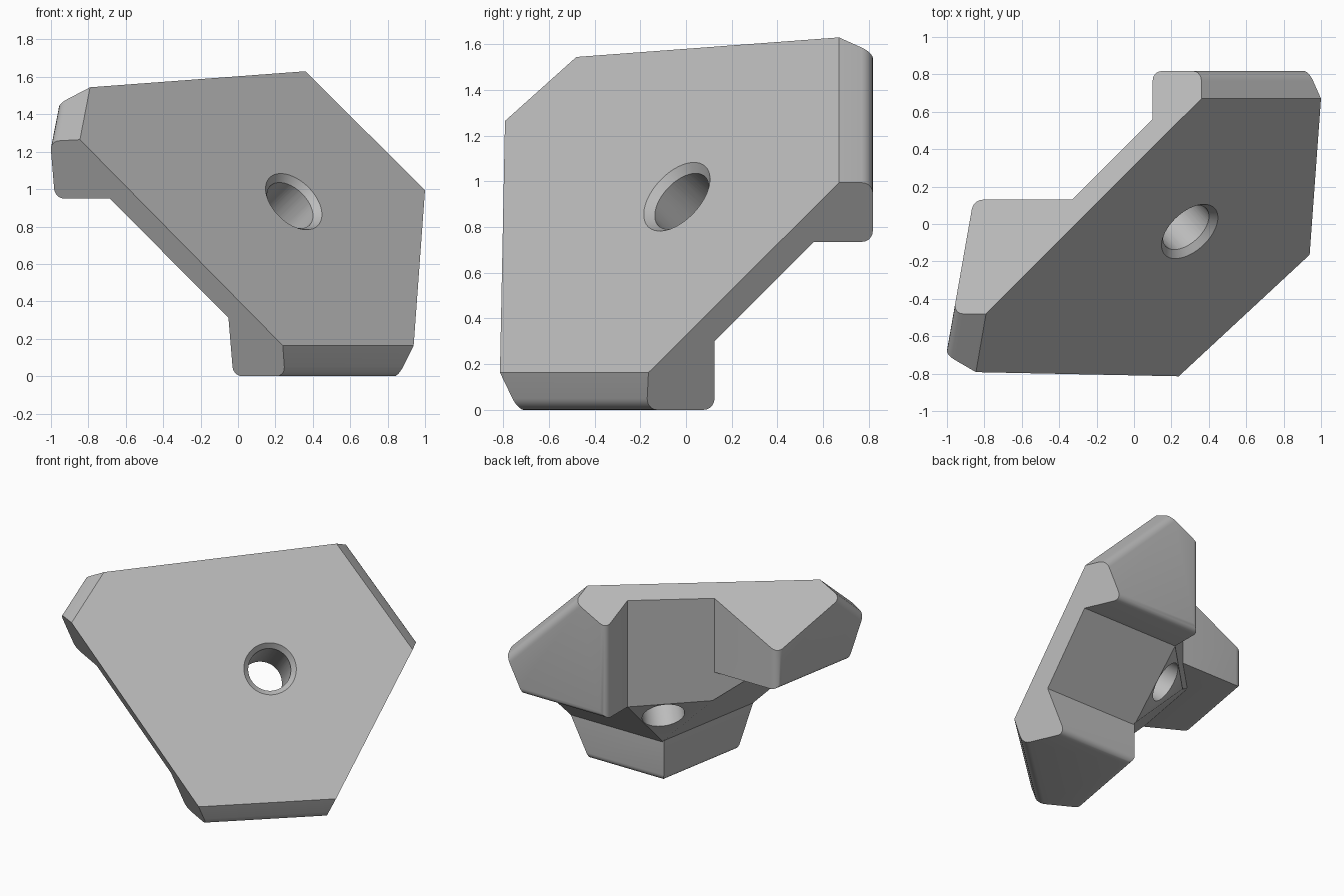
import bpy, bmesh, math
from mathutils import Vector as V

if "Cube" in bpy.data.objects:
    bpy.data.objects.remove(bpy.data.objects["Cube"])

mat = bpy.data.materials.new("mid grey")
mat.use_nodes = True
grey = (0.5, 0.5, 0.5, 1)
mat.diffuse_color = grey
mat.node_tree.nodes["Principled BSDF"].inputs["Base Color"].default_value = grey


def finish(bm, name):
    """Turn a bmesh into a named object."""
    bmesh.ops.recalc_face_normals(bm, faces=bm.faces)
    mesh = bpy.data.meshes.new(name)
    bm.to_mesh(mesh)
    bm.free()
    mesh.materials.append(mat)
    obj = bpy.data.objects.new(name, mesh)
    bpy.context.collection.objects.link(obj)
    return obj


def convex(name, planes, round_first=0):
    """Solid bounded by (point, outward normal) planes; optionally round
    the rim of the face lying on the first plane."""
    bm = bmesh.new()
    bmesh.ops.create_cube(bm, size=6)
    for point, normal in planes:
        bmesh.ops.bisect_plane(bm, geom=bm.verts[:] + bm.edges[:] + bm.faces[:],
                               plane_co=point, plane_no=normal, clear_outer=True)
        bmesh.ops.holes_fill(bm, edges=bm.edges[:])
    if round_first:
        point, normal = planes[0]
        no = V(normal).normalized()
        rim = [e for e in bm.edges
               if all(abs((v.co - V(point)).dot(no)) < 1e-4 for v in e.verts)]
        bmesh.ops.bevel(bm, geom=rim, offset=round_first, segments=5,
                        profile=0.5, affect='EDGES')
    return finish(bm, name)


# Corners of the six-sided front face
A, B, C = V((-.79, -.48, 1.545)), V((.36, .67, 1.63)), V((1, .67, .995))
D, E, F = V((.935, -.165, .155)), V((.24, -.81, .155)), V((-.84, -.795, 1.265))
axis = V((1, -1.076, 1.007))
inside = V((.2, -.1, .85))


def face(p, q, direction):
    """Plane through p and q along a direction, facing away from the inside."""
    n = (q - p).cross(V(direction))
    return (p, n if n.dot(p - inside) > 0 else -n)


slant = .176  # the side mounting plane leans by ten degrees in plan
side_n = V((-1, slant, 0))

# Three feet: mounting plane, two inner walls, sloped end
feet = [
    convex("bottom_foot", [((0, 0, 0), (0, 0, -1)), ((.0775, 0, 0), side_n),
                           ((0, .125, 0), (0, 1, 0)),
                           face(D, E, (.01, .065, -.135))], .05),
    convex("back_foot", [((0, .818, 0), (0, 1, 0)), ((.1, 0, 0), (-1, 0, 0)),
                         ((0, 0, .735), (0, 0, -1)),
                         face(B, C, (0, .13, -.058))], .05),
    convex("side_foot", [((-.881, 0, 0), side_n), ((0, .13, 0), (0, 1, 0)),
                         ((0, 0, .95), (0, 0, -1)),
                         face(A, F, (-.165, 0, -.086))], .05),
]

# Central core with three connecting walls and a flat inner seat
body = convex("corner_bracket", [
    ((0, .46, 0), (-1, 1, 0)),
    ((0, 0, .39), (-1, slant, -1)),
    ((0, 0, .175), (0, 1, -1)),
    ((0, 0, .275), (-1, 1, -1)),
    ((0, 0, .2), (0, 0, -1)),
    ((0, .64, 0), (0, 1, 0)),
    ((-.65, 0, 0), side_n)])

# Outer prism: front face and three long sides
envelope = convex("outer_envelope", [(B, axis), face(A, B, axis),
                                     face(C, D, axis), face(E, F, axis)])


def drill(name, r1, r2, start, end):
    """Round cutter along the axis between two distances from the front."""
    bm = bmesh.new()
    bmesh.ops.create_cone(bm, cap_ends=True, segments=64, radius1=r1,
                          radius2=r2, depth=end - start)
    obj = finish(bm, name)
    n = axis.normalized()
    obj.rotation_mode = 'QUATERNION'
    obj.rotation_quaternion = n.to_track_quat('Z', 'Y')
    obj.location = V((.298, -.04, .933)) + n * (start + end) / 2
    return obj


bore = drill("bolt_bore", .148, .148, -1.5, .3)
sink = drill("bore_chamfer", .147, .217, -.036, .036)

# Combine the parts
steps = [(f, 'UNION') for f in feet] + [(envelope, 'INTERSECT'),
                                        (bore, 'DIFFERENCE'), (sink, 'DIFFERENCE')]
bpy.context.view_layer.update()
bpy.ops.object.select_all(action='DESELECT')
bpy.context.view_layer.objects.active = body
body.select_set(True)
for tool, operation in steps:
    tool.hide_render = True
    mod = body.modifiers.new(tool.name, 'BOOLEAN')
    mod.operation, mod.solver, mod.object = operation, 'EXACT', tool
    bpy.ops.object.modifier_apply(modifier=mod.name)
    bpy.data.objects.remove(tool)

bpy.ops.object.shade_smooth_by_angle(angle=math.radians(30))
